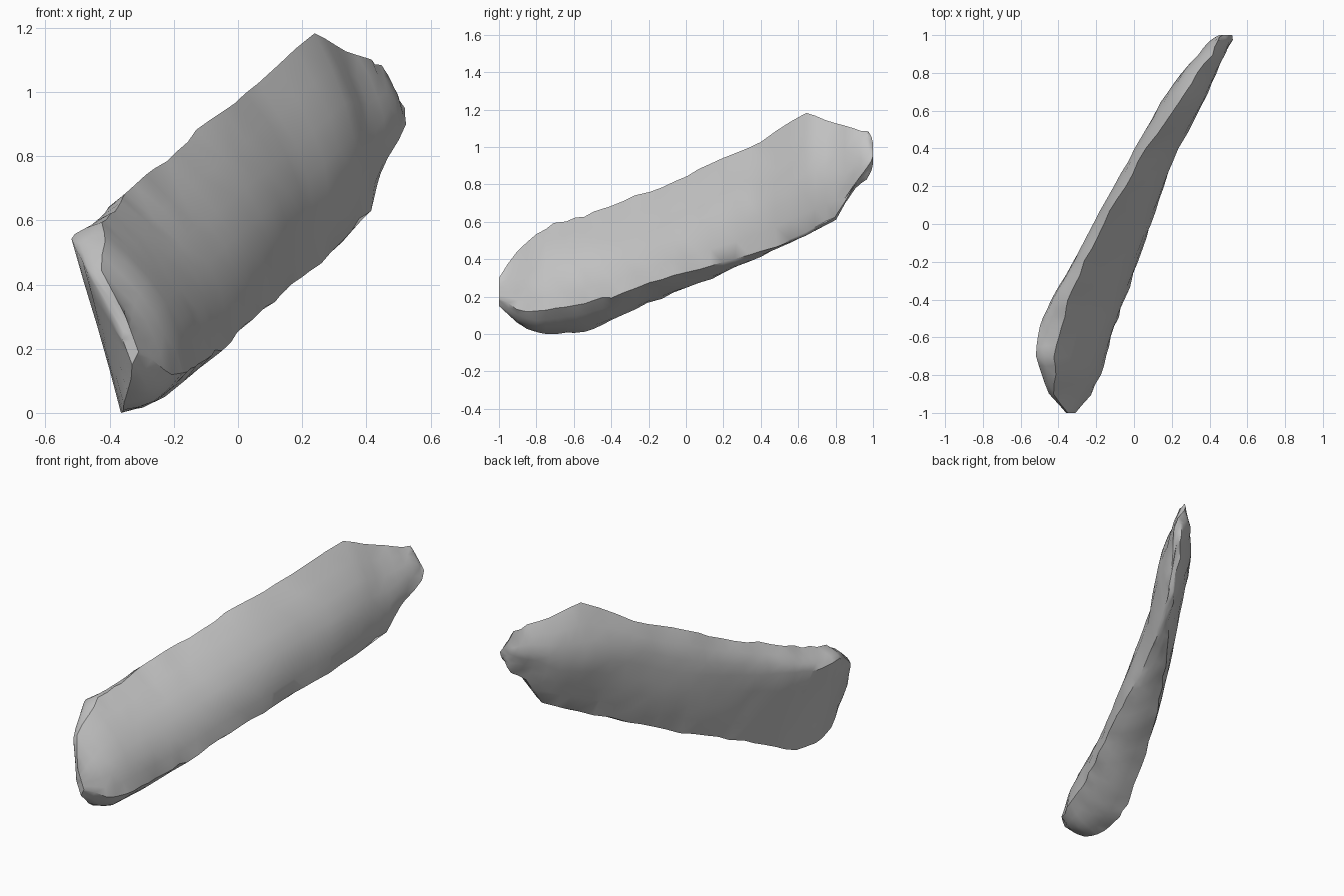
import bpy
import bmesh
import math
import random
from mathutils import Vector

random.seed(7)

cube = bpy.data.objects.get("Cube")
if cube:
    bpy.data.objects.remove(cube, do_unlink=True)

# Cross-sections along the blade: y, then (x, z) of the top edge,
# the lower right edge, the lower left edge and the left shoulder
SECTIONS = [
    (-1, -.35, .3, -.31, .19, -.33, .15, -.36, .23),
    (-.9, -.42, .44, -.23, .13, -.34, .06, -.45, .4),
    (-.8, -.42, .54, -.18, .12, -.36, .01, -.49, .48),
    (-.7, -.42, .59, -.15, .14, -.37, 0, -.52, .54),
    (-.54, -.38, .63, -.1, .17, -.35, .01, -.5, .53),
    (-.4, -.35, .69, -.05, .2, -.31, .07, -.44, .55),
    (-.2, -.26, .76, .02, .27, -.23, .17, -.32, .58),
    (0, -.16, .85, .09, .33, -.13, .24, -.21, .62),
    (.2, -.05, .94, .15, .38, -.02, .33, -.1, .68),
    (.4, .06, 1.03, .22, .44, .1, .42, .01, .78),
    (.64, .24, 1.18, .33, .54, .28, .53, .14, .88),
    (.8, .33, 1.13, .41, .63, .37, .61, .25, .9),
    (.9, .41, 1.1, .47, .8, .42, .78, .34, .95),
    (.97, .45, 1.08, .52, .9, .47, .83, .4, .96),
    (1, .47, 1.02, .52, .95, .49, .91, .45, .97),
]
STEPS = 3   # rings between two sections


def mix(a, b, t):
    return [p + (q - p) * t for p, q in zip(a, b)]


def side(a, b, count, bow_x, bow_z=0):
    """Points from a up to b, bowed outward by bow_x and bow_z."""
    points = []
    for i in range(count):
        t = i / count
        p = a.lerp(b, t)
        p.x += bow_x * math.sin(math.pi * t)
        p.z += bow_z * math.sin(math.pi * t)
        points.append(p)
    return points


def ring_points(section):
    y, *flat = section
    top, right, bottom, left = (
        Vector((flat[i], y, flat[i + 1])) for i in range(0, len(flat), 2))
    # Flatter at both ends; the left face turns hollow near the low end
    fullness = max(0, 1 - y ** 6)
    left_bow = max(-.01, min(.02, y * .05 + .015))
    return (side(top, right, 6, .08 * fullness)
            + side(right, bottom, 4, .01 * fullness, -.02 * (1 - y) * fullness)
            + side(bottom, left, 4, -left_bow * fullness)
            + side(left, top, 3, -.025 * fullness))


EDGES = (0, 6, 10)   # top, lower right and lower left edges


def chip(points):
    """Knock the edges about more than the faces."""
    for i, p in enumerate(points):
        amount = .007 if i in EDGES else .003
        p.x += random.uniform(-amount, amount)
        p.y += random.uniform(-amount, amount)
        p.z = max(0, p.z + random.uniform(-amount, amount))
    return points


# Stone blade: skin the chipped rings and cap both ends
bm = bmesh.new()
stations = []
for a, b in zip(SECTIONS, SECTIONS[1:]):
    steps = STEPS if b[0] - a[0] > .12 else 2
    stations += [mix(a, b, s / steps) for s in range(steps)]
stations.append(SECTIONS[-1])

rings = [[bm.verts.new(p) for p in ring_points(stations[0])]]
for section in stations[1:-1]:
    rings.append([bm.verts.new(p) for p in chip(ring_points(section))])
rings.append([bm.verts.new(p) for p in ring_points(stations[-1])])

for r, s in zip(rings, rings[1:]):
    for i in range(len(r)):
        j = (i + 1) % len(r)
        bm.faces.new((r[i], r[j], s[j], s[i]))
bm.faces.new(rings[0])
bm.faces.new(rings[-1])
bmesh.ops.recalc_face_normals(bm, faces=bm.faces)
bmesh.ops.triangulate(bm, faces=bm.faces)

mesh = bpy.data.meshes.new("stone_blade")
bm.to_mesh(mesh)
bm.free()
blade = bpy.data.objects.new("stone_blade", mesh)
bpy.context.collection.objects.link(blade)

# Plain grey stone
stone = bpy.data.materials.new("grey_stone")
stone.use_nodes = True
colour = (.55, .55, .55, 1)
stone.diffuse_color = colour
stone.node_tree.nodes["Principled BSDF"].inputs["Base Color"].default_value = colour
mesh.materials.append(stone)

# Soft faces, sharp chipped edges
bpy.ops.object.select_all(action='DESELECT')
blade.select_set(True)
bpy.context.view_layer.objects.active = blade
bpy.ops.object.shade_smooth_by_angle(angle=math.radians(45))
